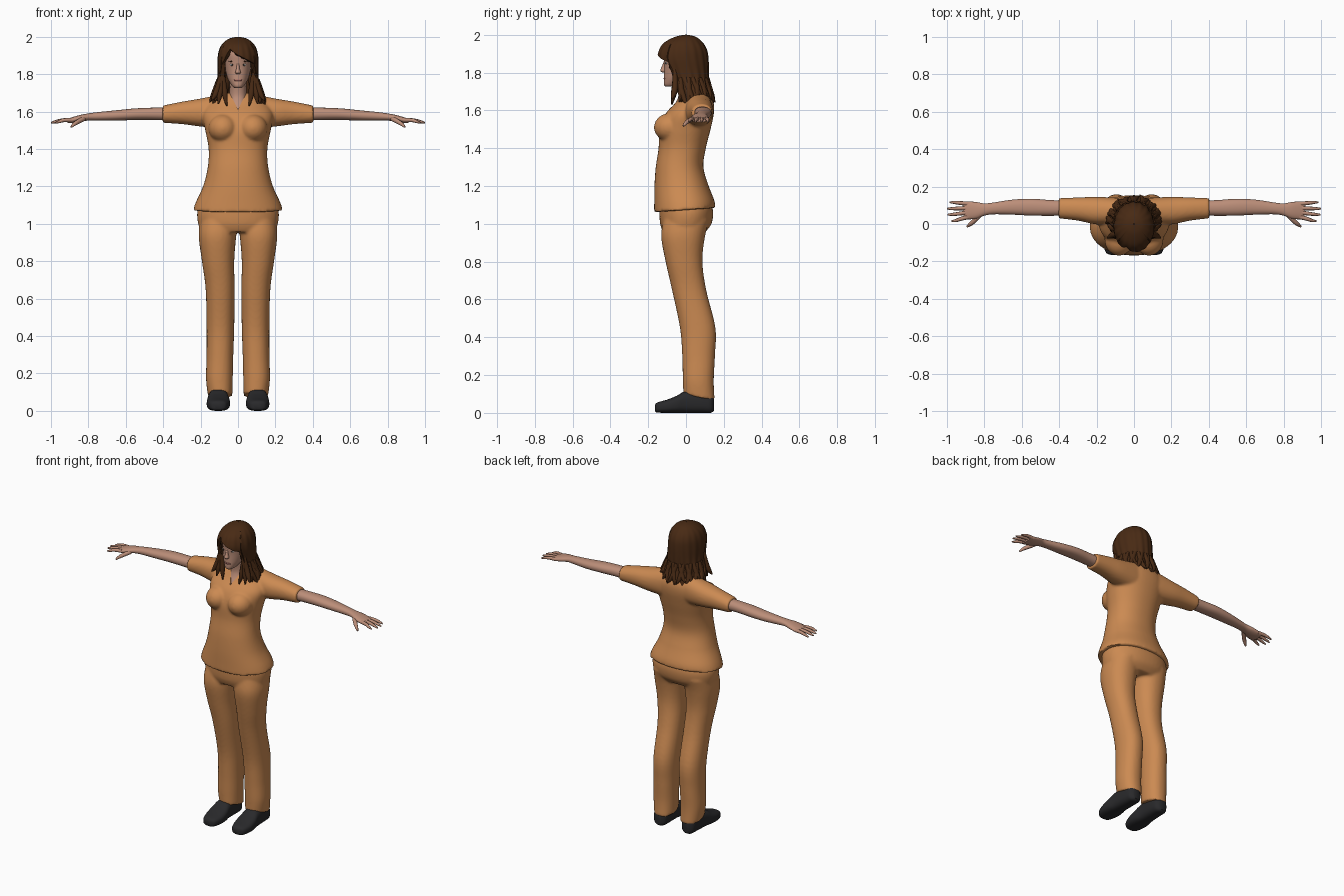
import bpy, bmesh, math, random
from math import sin, cos, pi, radians

if "Cube" in bpy.data.objects:
    bpy.data.objects.remove(bpy.data.objects["Cube"])
random.seed(4)


def material(name, r, g, b):
    m = bpy.data.materials.new(name)
    m.diffuse_color = (r, g, b, 1)
    m.use_nodes = True
    m.node_tree.nodes["Principled BSDF"].inputs["Base Color"].default_value = m.diffuse_color
    return m


CLOTH = material("orange cloth", 0.60, 0.255, 0.085)
SKIN = material("skin", 0.50, 0.27, 0.19)
HAIR = material("brown hair", 0.065, 0.023, 0.007)
SHOE = material("black leather", 0.022, 0.022, 0.024)
LIP = material("lip", 0.36, 0.13, 0.11)
WHITE = material("eye white", 0.6, 0.58, 0.55)
DARK = material("iris", 0.03, 0.025, 0.02)


def resample(rings, sub):
    """Catmull-Rom through rings of numbers."""
    out = []
    n = len(rings)
    for i in range(n - 1):
        p = [rings[max(0, min(n - 1, i + k))] for k in (-1, 0, 1, 2)]
        for s in range(sub):
            t = s / sub
            out.append([0.5 * (2 * b + (c - a) * t + (2 * a - 5 * b + 4 * c - d) * t * t
                               + (3 * b - a - 3 * c + d) * t ** 3) for a, b, c, d in zip(*p)])
    return out + [list(rings[-1])]


def loft(bm, axis, rings, sx=1, power=2.2, sides=32, sub=5, warp=None):
    """Capped body through rings (position, a0, a1, b0, b1) along an axis."""
    loops = []
    for t, a0, a1, b0, b1 in resample(rings, sub):
        loop = []
        for k in range(sides):
            c, s = cos(2 * pi * k / sides), sin(2 * pi * k / sides)
            a = (a0 + a1) / 2 + (a1 - a0) / 2 * math.copysign(abs(c) ** (2 / power), c)
            b = (b0 + b1) / 2 + (b1 - b0) / 2 * math.copysign(abs(s) ** (2 / power), s)
            x, y, z = {'x': (t, a, b), 'y': (a, t, b), 'z': (a, b, t)}[axis]
            if warp:
                z += warp(y, z)
            loop.append(bm.verts.new((x * sx, y, z)))
        loops.append(loop)
    for l0, l1 in zip(loops, loops[1:]):
        for k in range(sides):
            bm.faces.new((l0[k], l0[k - 1], l1[k - 1], l1[k]))
    bm.faces.new(loops[0])
    bm.faces.new(loops[-1])


def ball(bm, centre, radii):
    vs = bmesh.ops.create_uvsphere(bm, u_segments=20, v_segments=12, radius=1)["verts"]
    for v in vs:
        v.co = [c + r * k for c, r, k in zip(centre, radii, v.co)]


def smooth(o, angle=45):
    """Apply modifiers and shade smooth."""
    bpy.ops.object.select_all(action='DESELECT')
    o.select_set(True)
    bpy.context.view_layer.objects.active = o
    bpy.ops.object.convert(target='MESH')
    bpy.ops.object.shade_smooth_by_angle(angle=radians(angle))


def finish(bm, name, mat, voxel=0, cutter=None, recalc=True, thick=0):
    if recalc:
        bmesh.ops.recalc_face_normals(bm, faces=bm.faces)
    me = bpy.data.meshes.new(name)
    bm.to_mesh(me)
    bm.free()
    o = bpy.data.objects.new(name, me)
    bpy.context.collection.objects.link(o)
    if voxel:
        r = o.modifiers.new("blend", 'REMESH')
        r.mode, r.voxel_size = 'VOXEL', voxel
        s = o.modifiers.new("soften", 'SMOOTH')
        s.factor, s.iterations = 0.5, 6
    if cutter:
        b = o.modifiers.new("neckline", 'BOOLEAN')
        b.operation, b.object = 'DIFFERENCE', cutter
    if thick:
        t = o.modifiers.new("thickness", 'SOLIDIFY')
        t.thickness, t.offset = thick, -1
    smooth(o)
    o.data.materials.clear()
    o.data.materials.append(mat)
    return o


def tubes(name, paths, mat):
    """Tapered tubes through points (x, y, z, radius)."""
    cu = bpy.data.curves.new(name, 'CURVE')
    cu.dimensions, cu.bevel_depth, cu.bevel_resolution = '3D', 1, 2
    cu.use_fill_caps, cu.resolution_u = True, 5
    for path in paths:
        sp = cu.splines.new('NURBS')
        sp.points.add(len(path) - 1)
        for p, (x, y, z, r) in zip(sp.points, path):
            p.co, p.radius = (x, y, z, 1), r
        sp.order_u, sp.use_endpoint_u = 3, True
    o = bpy.data.objects.new(name, cu)
    bpy.context.collection.objects.link(o)
    cu.materials.append(mat)
    smooth(o, 60)


# V neckline cutter
bm = bmesh.new()
pts = [(0, 1.61), (0.055, 1.72), (-0.055, 1.72)]
a, b = [[bm.verts.new((x, y, z)) for x, z in pts] for y in (-0.3, 0.02)]
bm.faces.new(a)
bm.faces.new(b)
for k in range(3):
    bm.faces.new((a[k], a[k - 1], b[k - 1], b[k]))
cutter = finish(bm, "neckline_cutter", CLOTH)
cutter.hide_render = True

# Shirt: torso, bust and sleeves blended
bm = bmesh.new()
loft(bm, 'z', [(1.065, -.24, .24, -.168, .155), (1.11, -.226, .226, -.168, .15), (1.2, -.187, .187, -.167, .12),
               (1.3, -.162, .162, -.16, .092), (1.4, -.157, .157, -.145, .105), (1.5, -.175, .175, -.14, .13),
               (1.58, -.19, .19, -.11, .147), (1.635, -.165, .165, -.06, .147), (1.675, -.115, .115, -.03, .13),
               (1.7, -.06, .06, -.01, .10)], sides=48,
     warp=lambda y, z: max(0, 1.2 - z) / .135 * (.07 * y + .008))
for s in (-1, 1):
    ball(bm, (s * .08, -.085, 1.51), (.078, .085, .075))
    loft(bm, 'x', [(.08, .0, .14, 1.51, 1.695), (.2, -.002, .145, 1.52, 1.67), (.3, .018, .142, 1.533, 1.653),
                   (.403, .03, .138, 1.54, 1.632)], sx=s)
finish(bm, "shirt", CLOTH, voxel=0.008, cutter=cutter)
bpy.data.objects.remove(cutter)

# Trousers: pelvis and two legs blended
bm = bmesh.new()
loft(bm, 'z', [(1.14, -.185, .185, -.135, .12), (1.07, -.217, .217, -.14, .143), (1.0, -.213, .213, -.137, .135),
               (.955, -.195, .195, -.12, .10)], sides=48)
for s in (-1, 1):
    loft(bm, 'z', [(1.02, .0, .205, -.12, .125), (.93, .01, .21, -.131, .1), (.8, .02, .193, -.108, .087),
                   (.65, .018, .173, -.074, .107), (.45, .02, .168, -.032, .156), (.3, .025, .168, -.02, .153),
                   (.17, .028, .171, -.017, .147), (.075, .03, .161, -.014, .152)], sx=s,
         warp=lambda y, z: max(0, .2 - z) / .12 * (.02 - .2 * (y - .0)))
finish(bm, "trousers", CLOTH, voxel=0.008)

# Shoes
bm = bmesh.new()
for s in (-1, 1):
    loft(bm, 'y', [(-.165, .085, .125, .01, .04), (-.152, .062, .15, .002, .055), (-.1, .045, .166, 0, .07),
                   (-.05, .044, .166, 0, .09), (0, .052, .158, 0, .115), (.09, .053, .152, 0, .115),
                   (.13, .06, .145, 0, .1), (.147, .08, .125, .01, .08)], sx=s, power=2.8)
finish(bm, "shoes", SHOE)

# Arms with palms
bm = bmesh.new()
for s in (-1, 1):
    loft(bm, 'x', [(.36, .045, .125, 1.552, 1.622), (.45, .044, .128, 1.555, 1.621), (.55, .045, .135, 1.555, 1.617),
                   (.65, .05, .13, 1.552, 1.607), (.75, .052, .115, 1.552, 1.597), (.8, .045, .11, 1.552, 1.59),
                   (.84, .03, .117, 1.546, 1.583), (.88, .025, .12, 1.54, 1.572), (.912, .028, .118, 1.538, 1.562)],
         sx=s)
finish(bm, "arms", SKIN)

# Fingers and thumbs
paths = []
for s in (-1, 1):
    for y0, y1, tip in ((.108, .116, .985), (.085, .082, 1.0), (.062, .05, .997), (.038, .016, .975)):
        paths.append([(s * .885, y0, 1.555, .012), (s * .93, (y0 + y1) / 2, 1.556, .0105),
                      (s * (tip - .02), y1, 1.546, .0085), (s * tip, y1, 1.54, .004)])
    paths.append([(s * .825, .05, 1.562, .014), (s * .855, .015, 1.547, .013),
                  (s * .88, -.005, 1.53, .010), (s * .892, -.014, 1.517, .005)])
tubes("fingers", paths, SKIN)

# Head, nose and neck
bm = bmesh.new()
loft(bm, 'z', [(1.726, -.018, .018, -.108, -.06), (1.737, -.032, .032, -.117, -.02), (1.765, -.05, .05, -.117, .03),
               (1.79, -.06, .06, -.116, .06), (1.83, -.069, .069, -.115, .085), (1.87, -.073, .073, -.118, .095),
               (1.91, -.073, .073, -.12, .095), (1.95, -.06, .06, -.1, .08), (1.98, -.03, .03, -.05, .05)])
loft(bm, 'z', [(1.8, -.008, .008, -.124, -.1), (1.81, -.015, .015, -.136, -.1), (1.83, -.009, .009, -.129, -.1),
               (1.862, -.006, .006, -.116, -.1)], sides=16)
loft(bm, 'z', [(1.58, -.08, .08, -.085, .06), (1.62, -.065, .065, -.066, .07), (1.66, -.05, .05, -.045, .07),
               (1.7, -.045, .045, -.038, .065), (1.78, -.045, .045, -.05, .07)])
finish(bm, "head", SKIN)

# Eyes, brows and lips
for name, mat, x, y, z, r in (("eyes", WHITE, .03, -.103, 1.85, (.014, .006, .006)),
                              ("irises", DARK, .03, -.107, 1.85, (.006, .004, .006)),
                              ("brows", HAIR, .032, -.106, 1.869, (.018, .005, .003)),
                              ("lips", LIP, .006, -.112, 1.768, (.016, .007, .006))):
    bm = bmesh.new()
    for s in (-1, 1):
        ball(bm, (s * x, y, z), r)
    finish(bm, name, mat)

# Hair shell: columns of points round the head, cut short over the face
PROFILE = resample([(2.0, .002, -.004, .004), (1.99, .048, -.055, .05), (1.96, .085, -.113, .087),
                    (1.92, .103, -.142, .11), (1.87, .109, -.15, .118), (1.8, .108, -.12, .12),
                    (1.75, .113, -.095, .12), (1.7, .132, -.085, .132), (1.66, .142, -.08, .145),
                    (1.6, .135, -.08, .15)], 8)


def hair_point(ang, z, scale=1):
    for p, q in zip(PROFILE, PROFILE[1:]):
        if q[0] <= z:
            break
    t = (p[0] - z) / (p[0] - q[0])
    a, y0, y1 = [u + (v - u) * t for u, v in zip(p[1:], q[1:])]
    return (a * scale * sin(ang), (y0 + y1) / 2 - (y1 - y0) / 2 * scale * cos(ang), z)


bm = bmesh.new()
cols, rows = 144, 30
grid = []
for i in range(cols):
    deg = -180 + 360 * i / cols
    ang = radians(deg)
    if abs(deg) > 53:
        low = 1.665 + .022 * sin(17 * ang) + random.uniform(-.008, .008)
    elif deg > -25:
        low = 1.935 - .08 * ((deg + 25) / 78) ** .8
    else:
        low = 1.935 - .09 * (-25 - deg) / 28
    col = []
    for j in range(rows + 1):
        z = 2.0 - (2.0 - low) * (j / rows) ** 1.4
        wave = .012 + .03 * min(1, max(0, (1.82 - z) / .12))
        col.append(bm.verts.new(hair_point(ang, z, 1 + wave * sin(17 * ang + 9 * z) * min(1, (2 - z) / .06))))
    grid.append(col)
for i in range(cols):
    g, h = grid[i], grid[(i + 1) % cols]
    for j in range(rows):
        bm.faces.new((g[j], g[j + 1], h[j + 1], h[j]))
finish(bm, "hair", HAIR, recalc=False, thick=0.02)

# Loose hair locks round the shoulders
paths = []
for k in range(22):
    ang = radians(58 + 244 * k / 21)
    end = random.uniform(1.625, 1.67)
    steps = ((1.77, .93, .014), (1.71, .95, .017), (end + .02, 1.0, .013), (end, random.uniform(1.0, 1.1), .002))
    paths.append([(*hair_point(ang + .1 * n * (-1) ** k, z, s), r) for n, (z, s, r) in enumerate(steps)])
for s in (-1, 1):
    for dx, z in ((0, 1.63), (.03, 1.64), (.055, 1.66)):
        paths.append([(s * .085, -.06, 1.82, .01), (s * (.075 + dx / 2), -.055, 1.74, .017),
                      (s * (.07 + dx), -.065, 1.68, .017), (s * (.06 + dx * 1.5), -.075, z, .003)])
tubes("hair_locks", paths, HAIR)
